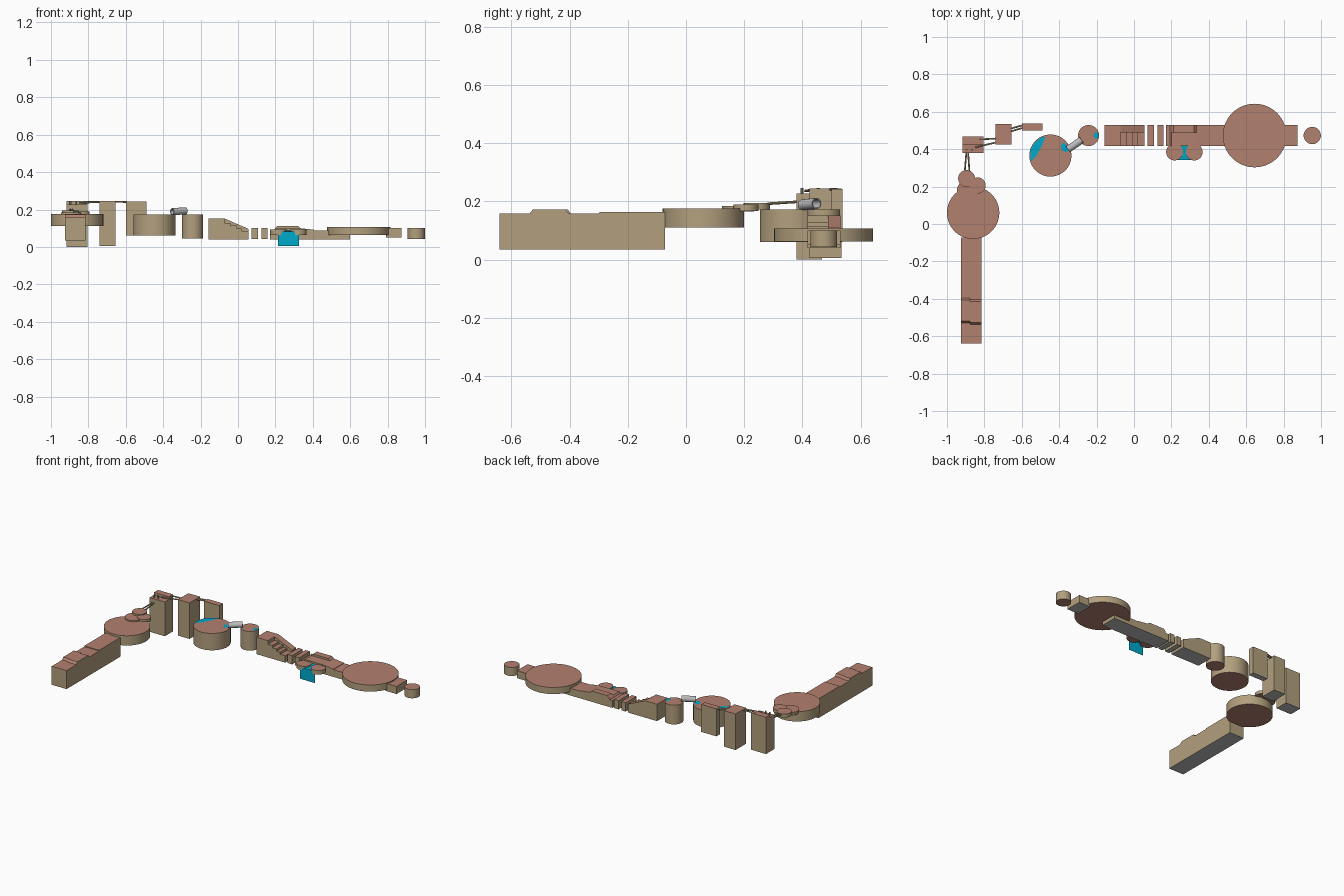
import bpy, bmesh, math
from mathutils import Vector

if "Cube" in bpy.data.objects:
    bpy.data.objects.remove(bpy.data.objects["Cube"])


def mat(name, rgb):
    m = bpy.data.materials.new(name)
    m.diffuse_color = (*rgb, 1)
    m.use_nodes = True
    m.node_tree.nodes["Principled BSDF"].inputs["Base Color"].default_value = m.diffuse_color
    return m


TOP = mat("clay_top", (0.45, 0.22, 0.16))
SIDE = mat("sand_side", (0.45, 0.35, 0.21))
BASE = mat("grey_base", (0.5, 0.5, 0.5))
BLUE = mat("water", (0.0, 0.4, 0.6))


def finish(name, bm, mats):
    me = bpy.data.meshes.new(name)
    bmesh.ops.recalc_face_normals(bm, faces=bm.faces)
    bm.to_mesh(me)
    bm.free()
    ob = bpy.data.objects.new(name, me)
    bpy.context.collection.objects.link(ob)
    for m in mats:
        me.materials.append(m)
    return ob


def prism(name, pts, lo, hi, axis):
    """Extrude a profile along x, y or z; colour faces by their direction."""
    put = {"x": lambda p, t: (t, p[0], p[1]),
           "y": lambda p, t: (p[0], t, p[1]),
           "z": lambda p, t: (p[0], p[1], t)}[axis]
    bm = bmesh.new()
    a = [bm.verts.new(put(p, lo)) for p in pts]
    b = [bm.verts.new(put(p, hi)) for p in pts]
    bm.faces.new(a)
    bm.faces.new(b)
    n = len(pts)
    for i in range(n):
        j = (i + 1) % n
        bm.faces.new((a[i], a[j], b[j], b[i]))
    bmesh.ops.recalc_face_normals(bm, faces=bm.faces)
    for f in bm.faces:
        z = f.normal.z
        f.material_index = 0 if z > 0.3 else 2 if z < -0.9 else 1
    return finish(name, bm, (TOP, SIDE, BASE))


def box(name, x0, x1, y0, y1, z0, z1):
    return prism(name, [(x0, z0), (x1, z0), (x1, z1), (x0, z1)], y0, y1, "y")


def smooth(ob):
    bpy.context.view_layer.objects.active = ob
    ob.select_set(True)
    bpy.ops.object.shade_smooth_by_angle(angle=math.radians(35))
    ob.select_set(False)


def disc(name, x, y, r, z0, z1, n=64):
    pts = [(x + r * math.cos(2 * math.pi * i / n), y + r * math.sin(2 * math.pi * i / n)) for i in range(n)]
    ob = prism(name, pts, z0, z1, "z")
    for p in ob.data.polygons:
        if p.normal.z < -0.9:
            p.material_index = 0
    smooth(ob)


def sheet(name, pts):
    bm = bmesh.new()
    bm.faces.new([bm.verts.new(p) for p in pts])
    return finish(name, bm, (BLUE,))


def rod(name, a, b, r, mats, n=8, inner=0):
    """Round bar between two points, hollow if an inner radius is given."""
    a, b = Vector(a), Vector(b)
    q = (b - a).to_track_quat("Z", "Y")
    bm = bmesh.new()
    loop = [(r, a), (r, b)] + ([(inner, b), (inner, a)] if inner else [])
    rings = [[bm.verts.new(c + q @ Vector((s * math.cos(t), s * math.sin(t), 0)))
              for t in (2 * math.pi * i / n for i in range(n))] for s, c in loop]
    for k in range(len(rings) if inner else 1):
        u, v = rings[k], rings[(k + 1) % len(rings)]
        for i in range(n):
            j = (i + 1) % n
            bm.faces.new((u[i], u[j], v[j], v[i]))
    if not inner:
        for ring in rings:
            bm.faces.new(ring)
    smooth(finish(name, bm, mats))


# Starting lane with a raised hump
prism("start_lane", [(-0.64, 0.035), (-0.072, 0.035), (-0.072, 0.163), (-0.297, 0.163), (-0.297, 0.158),
                     (-0.64, 0.158)], -0.925, -0.815, "x")
for side, x0, x1, d in (("left", -0.925, -0.877, 0.004), ("right", -0.877, -0.815, -0.004)):
    prism("lane_hump_" + side, [(-0.535 + d, 0.156), (-0.398 + d, 0.156), (-0.41 + d, 0.173),
                                (-0.522 + d, 0.173)], x0, x1, "x")

# First round platform and its stepping discs
disc("first_platform", -0.86, 0.06, 0.14, 0.111, 0.176)
disc("stepping_disc_low", -0.892, 0.178, 0.055, 0.165, 0.184)
disc("stepping_disc_mid", -0.836, 0.206, 0.043, 0.168, 0.189)
disc("stepping_disc_high", -0.895, 0.243, 0.045, 0.172, 0.195)

# Towers
prism("tower_one", [(0.38, 0.0), (0.468, 0.0), (0.468, 0.245), (0.425, 0.245), (0.425, 0.228),
                    (0.38, 0.228)], -0.917, -0.805, "x")
box("tower_two", -0.74, -0.655, 0.425, 0.535, 0.005, 0.245)
box("tower_three", -0.6, -0.488, 0.5, 0.538, 0.06, 0.243)

# Ropes and rope posts
ropes = [((-0.905, 0.28, 0.192), (-0.895, 0.4, 0.2)), ((-0.88, 0.28, 0.192), (-0.888, 0.4, 0.2)),
         ((-0.83, 0.452, 0.242), (-0.735, 0.457, 0.242)), ((-0.85, 0.41, 0.236), (-0.735, 0.437, 0.24)),
         ((-0.66, 0.51, 0.242), (-0.595, 0.528, 0.24)), ((-0.66, 0.495, 0.242), (-0.595, 0.514, 0.24))]
for i, (a, b) in enumerate(ropes):
    rod(f"rope_{i + 1}", a, b, 0.0045, (SIDE,))
for i, x in enumerate((-0.895, -0.865)):
    rod(f"rope_post_{i + 1}", (x, 0.398, 0.19), (x, 0.398, 0.246), 0.005, (SIDE,))

# Pond platforms joined by a pipe
disc("pond_platform", -0.447, 0.366, 0.1125, 0.06, 0.172)
disc("small_platform", -0.243, 0.473, 0.056, 0.045, 0.173)
rod("pipe", (-0.352, 0.4, 0.188), (-0.28, 0.449, 0.193), 0.019, (BASE,), 24, 0.015)
ponds = {"pond_crescent": [(-0.552, 0.335), (-0.553, 0.4), (-0.53, 0.436), (-0.495, 0.464), (-0.475, 0.467),
                           (-0.49, 0.425), (-0.525, 0.36)],
         "pond_pool": [(-0.392, 0.42), (-0.375, 0.435), (-0.352, 0.412), (-0.345, 0.396), (-0.365, 0.384),
                       (-0.385, 0.395)],
         "small_pool": [(-0.216, 0.473), (-0.21, 0.488), (-0.195, 0.492), (-0.189, 0.473), (-0.195, 0.455),
                        (-0.21, 0.458)]}
for name, pts in ponds.items():
    sheet(name, [(x, y, 0.1735) for x, y in pts])

# Slide beside a flight of stairs
prism("slide", [(-0.158, 0.04), (0.055, 0.04), (0.055, 0.097), (-0.072, 0.152), (-0.158, 0.152)], 0.488, 0.53, "y")
steps = [(-0.158, 0.04), (0.055, 0.04)]
for i, x in enumerate((0.055, 0.018, -0.008, -0.04)):
    z = 0.085 + 0.0145 * i
    steps += [(x, z), ((0.018, -0.008, -0.04, -0.072)[i], z)]
prism("stairs", steps + [(-0.072, 0.152), (-0.158, 0.152)], 0.418, 0.488, "y")

# Gapped slats
for i, x in enumerate((0.073, 0.126)):
    box(f"slat_{i + 1}", x, x + 0.033, 0.418, 0.53, 0.042, 0.1)

# Long beam with raised blocks
box("beam", 0.172, 0.6, 0.418, 0.53, 0.04, 0.088)
prism("beam_bridge", [(0.19, 0.086), (0.41, 0.086), (0.41, 0.091), (0.335, 0.1), (0.2, 0.1)], 0.418, 0.53, "y")
prism("beam_block", [(0.195, 0.098), (0.337, 0.098), (0.322, 0.112), (0.21, 0.112)], 0.488, 0.53, "y")

# Waterfall between two side discs
for side, x in (("left", 0.217), ("right", 0.322)):
    disc("waterfall_disc_" + side, x, 0.385, 0.045, 0.065, 0.092, 48)
sheet("waterfall_top", [(0.215, 0.343, 0.082), (0.327, 0.343, 0.082), (0.327, 0.42, 0.089), (0.215, 0.42, 0.089)])
sheet("waterfall", [(0.215, 0.343, 0.005), (0.327, 0.343, 0.005), (0.327, 0.343, 0.082), (0.215, 0.343, 0.082)])

# Final platform, link block and goal
disc("final_platform", 0.645, 0.473, 0.17, 0.063, 0.107)
box("link_block", 0.79, 0.875, 0.418, 0.53, 0.05, 0.1)
disc("goal_disc", 0.953, 0.473, 0.046, 0.043, 0.1)
